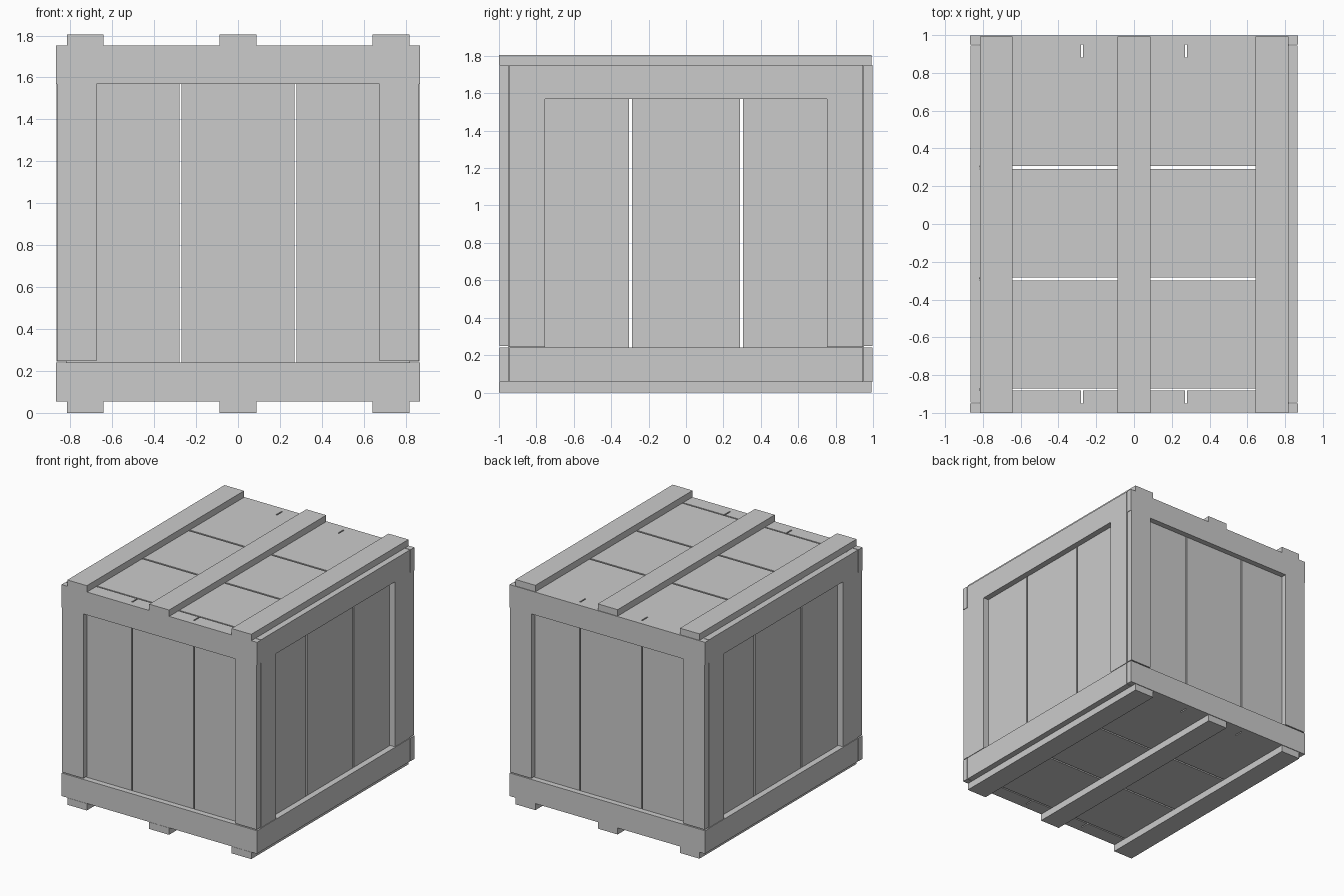
import bpy

if "Cube" in bpy.data.objects:
    bpy.data.objects.remove(bpy.data.objects["Cube"])


def box(name, x, y, z):
    """Axis-aligned board given by its (min, max) ranges."""
    bpy.ops.mesh.primitive_cube_add(size=1, location=[(a + b) / 2 for a, b in (x, y, z)])
    ob = bpy.context.object
    ob.name = name
    ob.scale = [b - a for a, b in (x, y, z)]
    bpy.ops.object.transform_apply(location=False, rotation=False, scale=True)
    return ob


def span(s, a, b):
    """Range a..b mirrored to the side given by s."""
    return tuple(sorted((s * a, s * b)))


BOTTOM, TOP = 0.055, 1.752

# Skids under the crate and battens across the lid
for x in ((-0.815, -0.642), (-0.088, 0.088), (0.642, 0.818)):
    box("bottom_skid", x, (-1, 0.993), (0, BOTTOM))
    box("lid_batten", x, (-1, 0.993), (TOP, 1.804))

# Lid and floor planks
for y in ((-0.870, -0.298), (-0.284, 0.292), (0.306, 0.881)):
    box("lid_plank", (-0.82, 0.82), y, (1.68, TOP))
    box("floor_plank", (-0.82, 0.82), y, (BOTTOM, 0.13))

for s, end in ((-1, "front"), (1, "back")):
    # Front and back wall planks
    for x in ((-0.82, -0.28), (-0.27, 0.27), (0.28, 0.82)):
        box(end + "_plank", x, span(s, 0.881, 0.953), (BOTTOM, TOP))
    # Front and back frames
    depth = span(s, 0.95, 0.998)
    box(end + "_top_rail", (-0.868, 0.868), depth, (1.568, TOP))
    box(end + "_bottom_rail", (-0.868, 0.868), depth, (BOTTOM, 0.24))
    for t in (-1, 1):
        box(end + "_stile", span(t, 0.675, 0.864), depth, (0.248, 1.568))

for s, side in ((-1, "left"), (1, "right")):
    # Side wall planks
    for y in ((-0.881, -0.304), (-0.29, 0.29), (0.304, 0.881)):
        box(side + "_plank", span(s, 0.75, 0.818), y, (0.13, 1.68))
    # Side frames
    depth = span(s, 0.818, 0.866)
    box(side + "_top_rail", depth, (-0.945, 0.945), (1.568, TOP))
    box(side + "_bottom_rail", depth, (-0.945, 0.945), (BOTTOM, 0.24))
    for t in (-1, 1):
        box(side + "_stile", depth, span(t, 0.755, 0.945), (0.244, 1.568))
